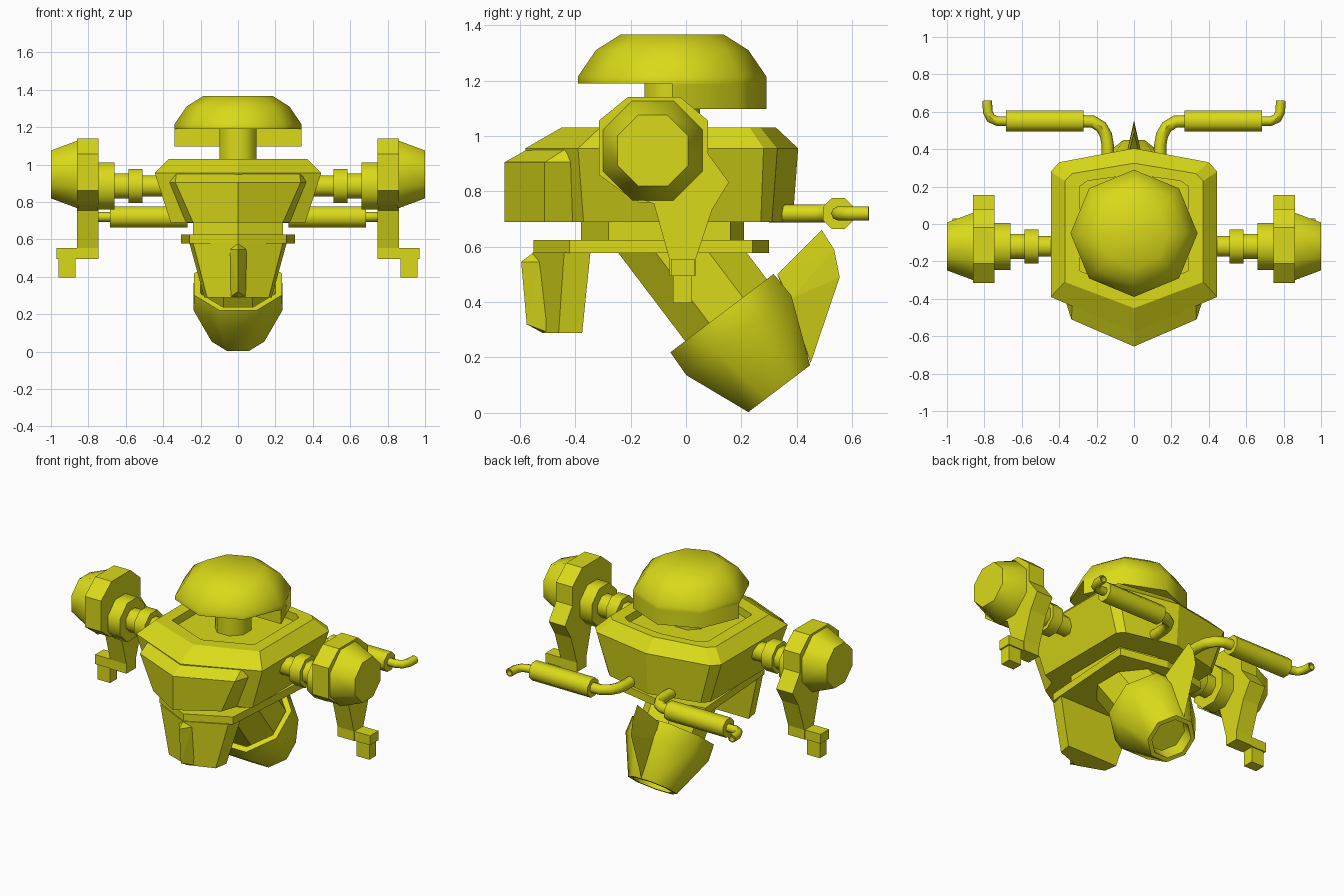
import bpy, bmesh
from math import cos, sin, pi, radians
from mathutils import Vector

if "Cube" in bpy.data.objects:
    bpy.data.objects.remove(bpy.data.objects["Cube"])

yellow = bpy.data.materials.new("yellow_paint")
yellow.diffuse_color = (0.7, 0.7, 0.01, 1)
yellow.use_nodes = True
yellow.node_tree.nodes["Principled BSDF"].inputs["Base Color"].default_value = yellow.diffuse_color


def finish(name, bm, smooth=False, mirror=False):
    bmesh.ops.recalc_face_normals(bm, faces=bm.faces[:])
    me = bpy.data.meshes.new(name)
    bm.to_mesh(me)
    bm.free()
    ob = bpy.data.objects.new(name, me)
    bpy.context.collection.objects.link(ob)
    me.materials.append(yellow)
    if smooth:
        bpy.ops.object.select_all(action='DESELECT')
        ob.select_set(True)
        bpy.context.view_layer.objects.active = ob
        bpy.ops.object.shade_smooth_by_angle(angle=radians(46))
    if mirror:
        ob.modifiers.new("mirror", 'MIRROR').use_mirror_merge = False
    return ob


def loft(name, rings, **kw):
    """Skin a list of equal-length point rings and cap both ends."""
    bm = bmesh.new()
    vs = [[bm.verts.new(p) for p in r] for r in rings]
    n = len(rings[0])
    for a, b in zip(vs, vs[1:]):
        for i in range(n):
            j = (i + 1) % n
            bm.faces.new((a[i], a[j], b[j], b[i]))
    bm.faces.new(vs[0])
    bm.faces.new(vs[-1])
    return finish(name, bm, **kw)


def sym(z, *half):
    """Outline at height z from its right half, front centre to back centre."""
    left = [(-x, y) for x, y in half[::-1] if x > 0]
    return [(x, y, z) for x, y in list(half) + left]


def lathe(name, origin, axis, profile, sides=8, flat=True, **kw):
    """Turned part from (radius, distance) pairs; flat sides face the axes."""
    d = Vector(axis).normalized()
    u = Vector((0, 1, 0)) if abs(d.x) > 0.5 else Vector((1, 0, 0))
    v = d.cross(u)
    off = pi / sides if flat else 0
    k = 1 / cos(off)
    rings = [[Vector(origin) + d * t + (u * cos(off + 2 * pi * i / sides)
              + v * sin(off + 2 * pi * i / sides)) * r * k for i in range(sides)]
             for r, t in profile]
    return loft(name, rings, **kw)


def hull(name, pts, **kw):
    bm = bmesh.new()
    for p in pts:
        bm.verts.new(p)
    res = bmesh.ops.convex_hull(bm, input=bm.verts[:])
    bmesh.ops.delete(bm, geom=list({v for v in res['geom_interior']
                     if isinstance(v, bmesh.types.BMVert)}), context='VERTS')
    return finish(name, bm, **kw)


def box(name, lo, hi, **kw):
    return hull(name, [(x, y, z) for x in (lo[0], hi[0])
                for y in (lo[1], hi[1]) for z in (lo[2], hi[2])], **kw)


# Head: dome, rear skirt, neck
lathe("head_dome", (0, -0.05, 0), (0, 0, 1),
      [(0.34, 1.19), (0.34, 1.215), (0.275, 1.31), (0.185, 1.367)], flat=False, smooth=True)
arc = [(0.34 * cos(pi * i / 4), -0.05 + 0.34 * sin(pi * i / 4)) for i in range(5)]
loft("head_skirt", [[(x, y, z) for x, y in arc] for z in (1.097, 1.192)], smooth=True)
lathe("neck", (0, -0.05, 0), (0, 0, 1), [(0.1, 0.95), (0.1, 1.2)], smooth=True)

# Torso with a sunken collar
loft("torso", [
    sym(0.69, (0, -0.54), (0.36, -0.37), (0.36, 0.27), (0.32, 0.31), (0, 0.385)),
    sym(0.955, (0, -0.58), (0.445, -0.39), (0.445, 0.28), (0.40, 0.33), (0, 0.405)),
    sym(1.03, (0, -0.45), (0.37, -0.31), (0.37, 0.23), (0.33, 0.27), (0, 0.325)),
    sym(1.03, (0, -0.37), (0.29, -0.25), (0.29, 0.20), (0.25, 0.23), (0, 0.265)),
    sym(0.98, (0, -0.37), (0.29, -0.25), (0.29, 0.20), (0.25, 0.23), (0, 0.265))])
loft("chest_plate", [
    sym(0.69, (0, -0.655), (0.24, -0.51), (0.28, -0.40), (0, -0.30)),
    sym(0.905, (0, -0.655), (0.335, -0.51), (0.37, -0.40), (0, -0.30)),
    sym(0.95, (0, -0.575), (0.33, -0.44), (0.35, -0.40), (0, -0.30))])

# Waist, belt and front guard
loft("waist", [sym(z, (0, -0.38), (0.24, -0.28), (0.24, 0.16), (0, 0.21))
               for z in (0.6, 0.7)])
loft("belt", [sym(z, (0, -0.55), (0.26, -0.42), (0.305, 0.24), (0, 0.30))
              for z in (0.577, 0.625)])
loft("front_guard", [
    sym(0.288, (0, -0.52), (0.165, -0.46), (0.18, -0.375), (0, -0.375)),
    sym(0.58, (0, -0.555), (0.24, -0.44), (0.26, -0.345), (0, -0.345))])
hull("guard_ridge", [(0, -0.595, 0.545), (0, -0.575, 0.32), (0, -0.55, 0.58), (0, -0.52, 0.29)]
     + [(s * 0.045, y, z) for s in (-1, 1) for y, z in ((-0.53, 0.545), (-0.495, 0.29))])

# Tilted thruster below the body
tilt, base = (0, 0.604, -0.797), (0, 0.13, 0.36)
lathe("thruster_shaft", (0, 0.145, 0.37), tilt, [(0.185, -0.42), (0.185, 0.13)])
lathe("thruster_cup", base, tilt,
      [(0.17, 0.12), (0.20, 0), (0.234, 0), (0.238, 0.1), (0.14, 0.342),
       (0.115, 0.342), (0.115, 0.25)], smooth=True)
hull("thruster_fin", [(0, 0.49, 0.66), (0, 0.535, 0.59), (0, 0.555, 0.49), (0, 0.45, 0.18)]
     + [(s * 0.04, y, z) for s in (-1, 1) for y, z in ((0.33, 0.50), (0.375, 0.41))])

# Arms (mirrored)
lathe("arm_joint", (0, -0.12, 0.885), (1, 0, 0),
      [(0.055, 0.36), (0.055, 0.51), (0.09, 0.51), (0.09, 0.585), (0.067, 0.585),
       (0.067, 0.66), (0.125, 0.66), (0.125, 0.75)], smooth=True, mirror=True)
plate = [(-0.21, 1.14), (-0.02, 1.14), (0.08, 1.055), (0.08, 0.935), (0.155, 0.833),
         (0.095, 0.735), (0.035, 0.555), (0.035, 0.495), (-0.06, 0.495), (-0.06, 0.555),
         (-0.116, 0.755), (-0.22, 0.79), (-0.315, 0.86), (-0.315, 1.055)]
loft("arm_plate", [[(x, y, z) for y, z in plate] for x in (0.745, 0.86)], mirror=True)
lathe("shoulder_cap", (0, -0.12, 0.947), (1, 0, 0),
      [(0.18, 0.85), (0.18, 0.86), (0.128, 1.0)], smooth=True, mirror=True)
box("hand", (0.85, -0.055, 0.495), (0.97, 0.03, 0.555), mirror=True)
box("finger", (0.87, -0.047, 0.397), (0.96, 0.022, 0.5), mirror=True)


# Exhausts (mirrored)
def pipe(name, path, r):
    """Flat pipe along (x, y) points at the exhaust height."""
    pts = [Vector((x, y, 0.72)) for x, y in path]
    rings = []
    for i, p in enumerate(pts):
        d = (pts[min(i + 1, len(pts) - 1)] - pts[max(i - 1, 0)]).normalized()
        side = d.cross(Vector((0, 0, 1)))
        rings.append([p + (side * cos(2 * pi * k / 8) + Vector((0, 0, 1)) * sin(2 * pi * k / 8)) * r
                      for k in range(8)])
    # hollow end
    c = pts[-1]
    rings.append([c + (q - c) * 0.7 for q in rings[-1]])
    rings.append([q - d * 0.03 for q in rings[-1]])
    loft(name, rings, smooth=True, mirror=True)


pipe("exhaust_pipe", [(0.14, 0.30), (0.14, 0.42), (0.15, 0.475), (0.175, 0.52),
                      (0.22, 0.547), (0.30, 0.55)], 0.033)
lathe("exhaust_muffler", (0, 0.55, 0.72), (1, 0, 0), [(0.056, 0.27), (0.056, 0.685)],
      smooth=True, mirror=True)
pipe("exhaust_tip", [(0.66, 0.55), (0.73, 0.55), (0.765, 0.565), (0.782, 0.60), (0.785, 0.66)], 0.026)
